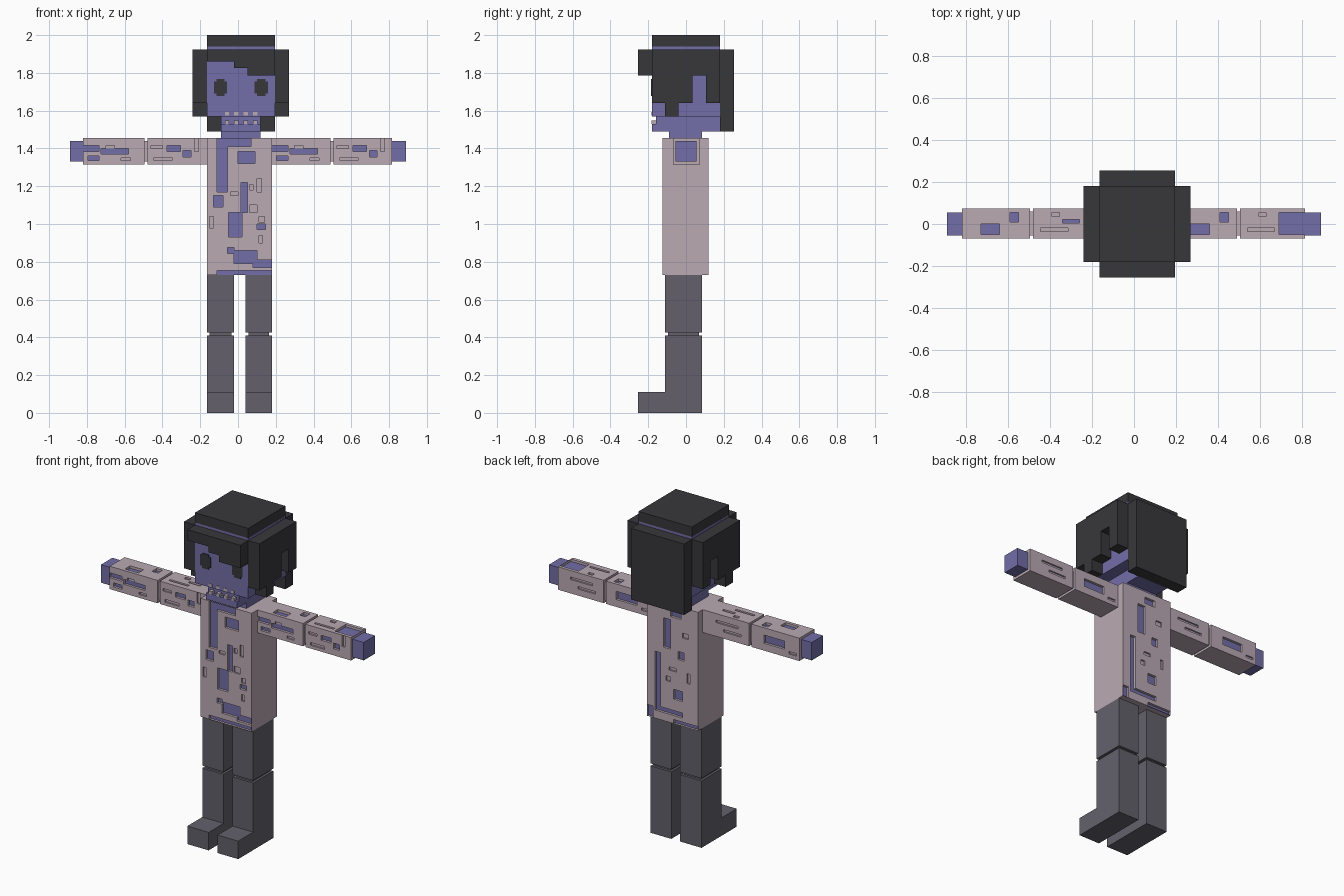
import bpy
import bmesh
from mathutils import Vector

if "Cube" in bpy.data.objects:
    bpy.data.objects.remove(bpy.data.objects["Cube"])


def material(name, rgb):
    m = bpy.data.materials.new(name)
    m.diffuse_color = (*rgb, 1)
    m.use_nodes = True
    m.node_tree.nodes["Principled BSDF"].inputs["Base Color"].default_value = m.diffuse_color
    return m


SKIN = material("violet skin", (0.17, 0.155, 0.39))
CLOTH = material("pale cloth", (0.49, 0.40, 0.45))
GREY = material("dark grey trousers", (0.125, 0.118, 0.145))
HAIR = material("black hair", (0.039, 0.038, 0.043))


def finish(name, bm, mats):
    me = bpy.data.meshes.new(name)
    bm.to_mesh(me)
    bm.free()
    for m in mats:
        me.materials.append(m)
    bpy.context.collection.objects.link(bpy.data.objects.new(name, me))


def add_box(bm, lo, hi):
    r = bmesh.ops.create_cube(bm, size=1)
    for v in r["verts"]:
        v.co = [lo[i] if v.co[i] < 0 else hi[i] for i in range(3)]


def boxes(name, mat, *items):
    """Each item is x0, x1, y0, y1, z0, z1."""
    bm = bmesh.new()
    for x0, x1, y0, y1, z0, z1 in items:
        add_box(bm, (x0, y0, z0), (x1, y1, z1))
    finish(name, bm, [mat])


def torn_box(name, lo, hi, holes, grooves):
    """Cloth box; rectangles (u0, u1, v0, v1) per side are sunk to skin (holes) or cloth (grooves)."""
    bm = bmesh.new()

    def quad(pts, normal, mat):
        f = bm.faces.new([bm.verts.new(p) for p in pts])
        f.normal_update()
        if f.normal.dot(normal) < 0:
            f.normal_flip()
        f.material_index = mat

    for axis in range(3):
        a, b = [i for i in range(3) if i != axis]
        for sign in (-1, 1):
            key = ("-" if sign < 0 else "+") + "xyz"[axis]
            hs, gs = holes.get(key, []), grooves.get(key, [])
            cut = [r for r in hs + gs]
            us = sorted({lo[a], hi[a]} | {min(max(t, lo[a]), hi[a]) for r in cut for t in r[:2]})
            vs = sorted({lo[b], hi[b]} | {min(max(t, lo[b]), hi[b]) for r in cut for t in r[2:]})
            face = hi[axis] if sign > 0 else lo[axis]

            def point(u, v, d):
                p = [0, 0, 0]
                p[a], p[b], p[axis] = u, v, face - sign * d
                return Vector(p)

            def depth(i, j):
                u, v = (us[i] + us[i + 1]) / 2, (vs[j] + vs[j + 1]) / 2
                inside = lambda r: r[0] < u < r[1] and r[2] < v < r[3]
                return 0.015 if any(map(inside, hs)) else 0.01 if any(map(inside, gs)) else 0

            n = Vector([sign if i == axis else 0 for i in range(3)])
            for i in range(len(us) - 1):
                for j in range(len(vs) - 1):
                    d = depth(i, j)
                    u0, u1, v0, v1 = us[i], us[i + 1], vs[j], vs[j + 1]
                    quad([point(u0, v0, d), point(u1, v0, d), point(u1, v1, d), point(u0, v1, d)],
                         n, 1 if d == 0.015 else 0)
                    # walls towards the next cell in each direction
                    if i + 2 < len(us) and depth(i + 1, j) != d:
                        e = depth(i + 1, j)
                        w = Vector([0, 0, 0])
                        w[a] = 1 if e > d else -1
                        quad([point(u1, v0, d), point(u1, v1, d), point(u1, v1, e), point(u1, v0, e)], w, 0)
                    if j + 2 < len(vs) and depth(i, j + 1) != d:
                        e = depth(i, j + 1)
                        w = Vector([0, 0, 0])
                        w[b] = 1 if e > d else -1
                        quad([point(u0, v1, d), point(u1, v1, d), point(u1, v1, e), point(u0, v1, e)], w, 0)
    finish(name, bm, [CLOTH, SKIN])


# torso with ragged cloth, front and back
torn_box("torso", (-0.165, -0.125, 0.73), (0.18, 0.12, 1.455), {
    "-y": [(-.11, -.055, 1.17, 1.455), (-.055, .07, 1.41, 1.455), (0, .09, 1.32, 1.385),
           (-.13, -.08, 1.09, 1.15), (.015, .05, 1.06, 1.22), (-.05, .02, .93, 1.06),
           (.1, .145, .97, 1.0), (-.02, .1, .79, .86), (-.055, -.02, .845, .875),
           (.08, .18, .77, .81), (-.11, .18, .73, .755)],
    "+y": [(.09, .125, .78, 1.14), (-.06, .09, .78, .81), (-.06, 0, .88, .94),
           (.02, .07, 1.18, 1.36), (-.07, -.03, 1.13, 1.18), (-.165, .0, .73, .755),
           (-.05, .02, 1.38, 1.42), (.14, .18, .73, .80)],
}, {
    "-y": [(.06, .1, 1.06, 1.1), (.1, .125, 1.17, 1.24), (-.15, -.13, .98, 1.04),
           (.06, .08, 1.18, 1.21), (-.04, 0, 1.15, 1.17), (.11, .13, .9, .94), (.11, .14, 1.01, 1.04)],
    "+y": [(-.11, -.09, 1.0, 1.06), (-.02, .03, 1.05, 1.07), (-.1, -.06, 1.27, 1.3), (.02, .05, .98, 1.01)],
})


# sleeves: two torn patterns, each used once per arm
def shifted(sides, dx):
    return {k: [(r[0] + dx, r[1] + dx, r[2], r[3]) for r in v] for k, v in sides.items()}


HOLES_A = {"-y": [(.18, .265, 1.385, 1.415), (.275, .42, 1.37, 1.4), (.205, .265, 1.335, 1.36)],
           "+y": [(.28, .42, 1.36, 1.41)],
           "+z": [(.27, .36, -.05, 0), (.41, .45, .01, .055)]}
GROOVES_A = {"-y": [(.3, .345, 1.4, 1.415), (.38, .43, 1.335, 1.35)], "+y": [(.2, .25, 1.34, 1.355)]}
HOLES_B = {"-y": [(.61, .68, 1.385, 1.415), (.695, .735, 1.355, 1.39)],
           "+z": [(.69, .815, -.05, .055)]}
GROOVES_B = {"-y": [(.54, .635, 1.335, 1.352), (.525, .585, 1.4, 1.415), (.755, .775, 1.385, 1.455)],
             "+y": [(.58, .73, 1.40, 1.415), (.56, .68, 1.355, 1.37)],
             "+z": [(.54, .67, -.035, -.02), (.595, .63, .035, .055)]}
# the left inner sleeve keeps only a narrow tear on top
HOLES_C = {"-y": HOLES_B["-y"], "+z": [(.645, .725, .005, .022)]}
for name, x0, x1, h, g, dx in (
        ("right_upper_sleeve", .18, .49, HOLES_A, GROOVES_A, 0),
        ("right_lower_sleeve", .505, .815, HOLES_B, GROOVES_B, 0),
        ("left_upper_sleeve", -.48, -.165, HOLES_C, GROOVES_B, -.985),
        ("left_lower_sleeve", -.82, -.495, HOLES_A, GROOVES_A, -1.0)):
    torn_box(name, (x0, -.07, 1.315), (x1, .075, 1.455), shifted(h, dx), shifted(g, dx))

# hands, and the arm core seen in the elbow gaps
for side, s in (("left", -1), ("right", 1)):
    xs = sorted((s * .80, s * .89))
    boxes(side + "_hand", SKIN, (*xs, -.055, .055, 1.33, 1.44))
    xs = sorted((s * .46, s * .53))
    boxes(side + "_elbow", CLOTH, (*xs, -.055, .06, 1.33, 1.44))

# legs with knee gaps and forward feet
for side, x0, x1 in (("left", -.165, -.02), ("right", .04, .18)):
    boxes(side + "_thigh", GREY, (x0, x1, -.11, .085, .425, .73))
    boxes(side + "_knee", GREY, (x0 + .015, x1 - .015, -.095, .07, .40, .435))
    boxes(side + "_shin", GREY, (x0, x1, -.11, .085, .11, .41))
    boxes(side + "_foot", GREY, (x0, x1, -.255, .085, 0, .11))

# head, jaw and neck
boxes("head", SKIN, (-.165, .195, -.18, .18, 1.57, 1.94))
boxes("jaw", SKIN, (-.09, .12, -.18, .18, 1.49, 1.53), (-.09, .12, -.16, .18, 1.53, 1.57))
boxes("neck", SKIN, (-.09, .12, -.09, .085, 1.44, 1.49))
boxes("teeth", CLOTH, *[(x, x + .022, -.183, -.16, z, z + .018)
                        for z in (1.53, 1.575) for x in (-.07, -.02, .03, .08)])

# eyes as thin notched plates
for side, x in (("left", -.093), ("right", .123)):
    boxes(side + "_eye", HAIR, (x - .035, x + .035, -.184, -.178, 1.69, 1.755),
          (x - .022, x + .022, -.185, -.178, 1.677, 1.768))

# blocky hair: cap, back, stepped fringe and stepped sides
boxes("hair_cap", HAIR, (-.165, .195, -.18, .18, 1.92, 2.0))
boxes("hair_back", HAIR, (-.165, .195, .18, .255, 1.49, 1.925))
boxes("hair_fringe", HAIR, (-.165, -.02, -.255, -.18, 1.86, 1.925),
      (-.02, .05, -.255, -.18, 1.825, 1.925), (.05, .195, -.255, -.18, 1.785, 1.925))
STEPS = ((-.18, -.11, 1.64), (-.11, -.04, 1.57), (-.04, .035, 1.64), (.035, .105, 1.785), (.105, .18, 1.64))
for side, x0, x1 in (("left", -.24, -.165), ("right", .195, .27)):
    boxes(side + "_hair", HAIR, *[(x0, x1, y0, y1, z, 1.925) for y0, y1, z in STEPS])
